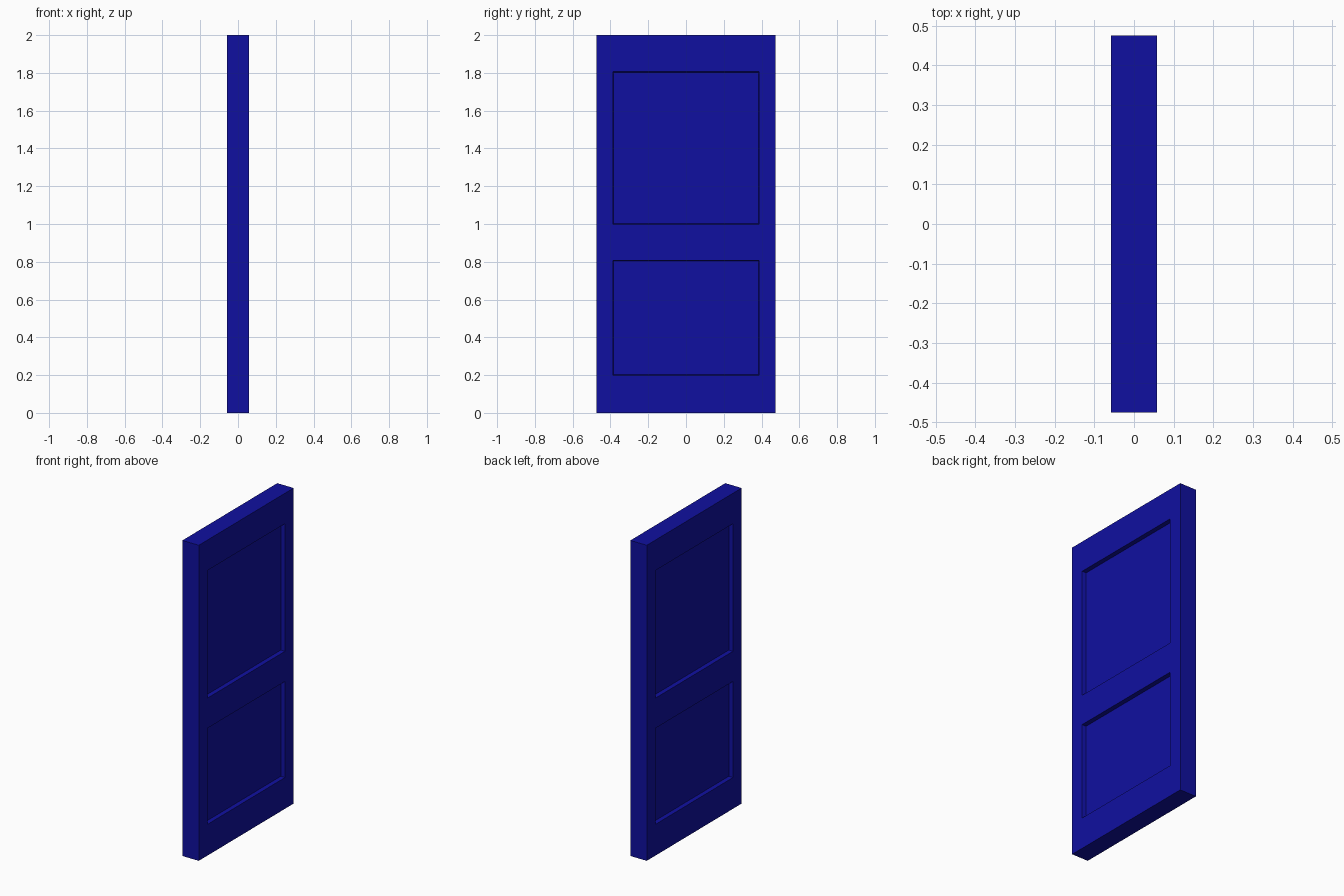
import bpy, bmesh
from mathutils import Vector

if "Cube" in bpy.data.objects:
    bpy.data.objects.remove(bpy.data.objects["Cube"])

THICK, WIDTH, HEIGHT = 0.115, 0.95, 2.0
PANEL_HALF = 0.387
PANELS = [(0.198, 0.807), (0.998, 1.807)]
DEPTH, SLOPE = 0.025, 0.004

# door slab
bm = bmesh.new()
bmesh.ops.create_cube(bm, size=1)
for v in bm.verts:
    v.co = Vector((v.co.x * THICK, v.co.y * WIDTH, (v.co.z + 0.5) * HEIGHT))


def cut(co, no):
    bmesh.ops.bisect_plane(bm, geom=bm.verts[:] + bm.edges[:] + bm.faces[:],
                           plane_co=co, plane_no=no)


# stile and rail divisions
for y in (-PANEL_HALF, PANEL_HALF):
    cut((0, y, 0), (0, 1, 0))
for z in (z for pair in PANELS for z in pair):
    cut((0, 0, z), (0, 0, 1))
bm.normal_update()

# recessed panels on both faces
panels = []
for f in bm.faces:
    c = f.calc_center_median()
    if abs(f.normal.x) > 0.9 and abs(c.y) < 0.1 and any(a < c.z < b for a, b in PANELS):
        panels.append(f)
bmesh.ops.inset_individual(bm, faces=panels, thickness=SLOPE, depth=-DEPTH,
                           use_even_offset=True)

mesh = bpy.data.meshes.new("door")
bm.to_mesh(mesh)
bm.free()
door = bpy.data.objects.new("door", mesh)
bpy.context.collection.objects.link(door)

# blue paint
paint = bpy.data.materials.new("blue_paint")
paint.diffuse_color = (0.005, 0.005, 0.35, 1)
paint.use_nodes = True
paint.node_tree.nodes["Principled BSDF"].inputs["Base Color"].default_value = paint.diffuse_color
mesh.materials.append(paint)
